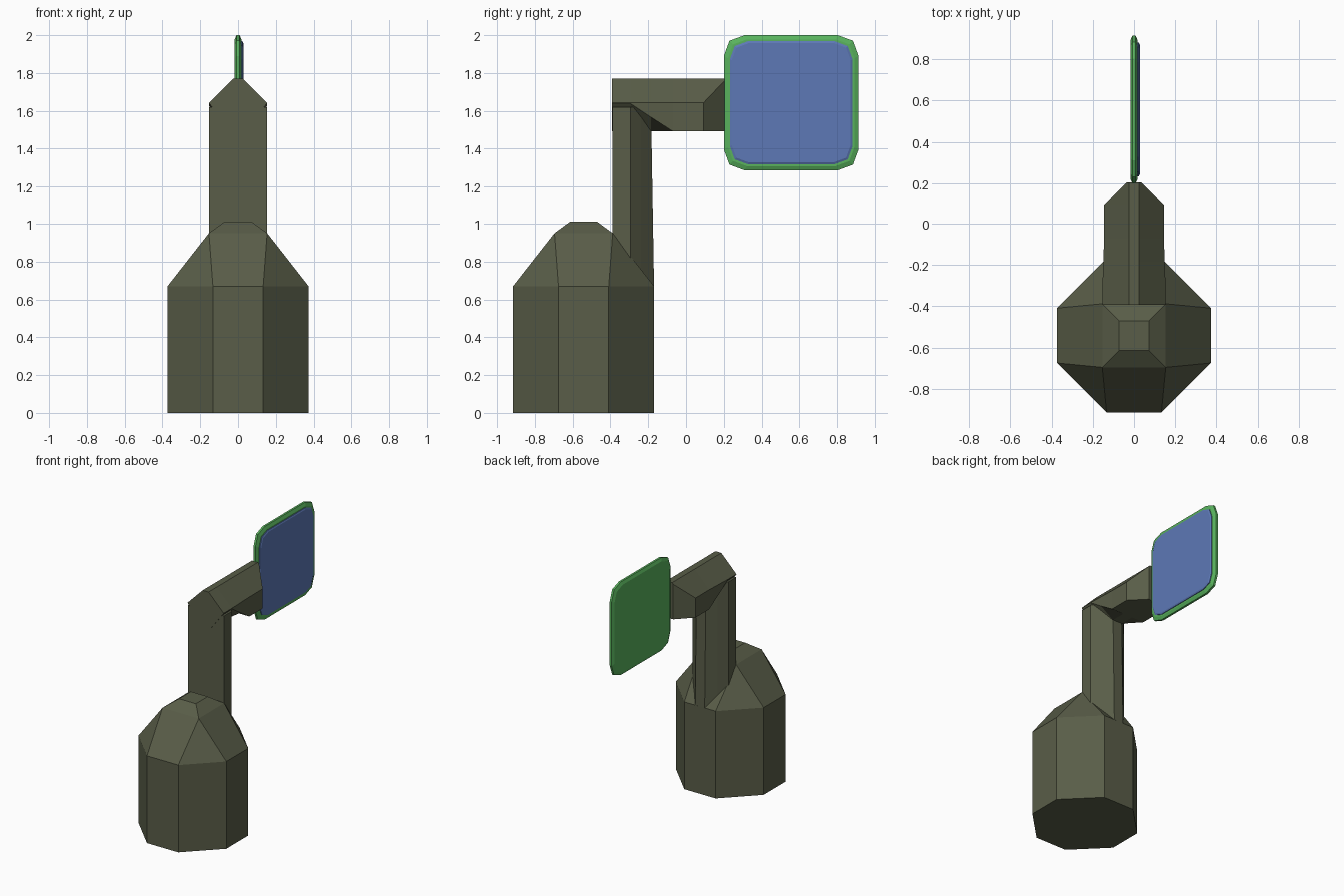
import bpy, bmesh

if "Cube" in bpy.data.objects:
    bpy.data.objects.remove(bpy.data.objects["Cube"])


def material(name, rgb):
    m = bpy.data.materials.new(name)
    m.diffuse_color = (*rgb, 1)
    m.use_nodes = True
    m.node_tree.nodes["Principled BSDF"].inputs["Base Color"].default_value = m.diffuse_color
    return m


OLIVE = material("olive", (0.10, 0.11, 0.065))
GREEN = material("green", (0.10, 0.45, 0.11))
BLUE = material("blue", (0.11, 0.19, 0.47))


def loft(name, rings, mat):
    """Skin equal-length rings of points and cap both ends."""
    bm = bmesh.new()
    vs = [[bm.verts.new(p) for p in ring] for ring in rings]
    n = len(rings[0])
    for a, b in zip(vs, vs[1:]):
        for i in range(n):
            j = (i + 1) % n
            bm.faces.new((a[i], a[j], b[j], b[i]))
    bm.faces.new(vs[0])
    bm.faces.new(vs[-1])
    bmesh.ops.remove_doubles(bm, verts=bm.verts[:], dist=0.0005)
    bmesh.ops.recalc_face_normals(bm, faces=bm.faces[:])
    me = bpy.data.meshes.new(name)
    bm.to_mesh(me)
    bm.free()
    me.materials.append(mat)
    ob = bpy.data.objects.new(name, me)
    bpy.context.collection.objects.link(ob)
    return ob


def mirrored(half):
    """Close a half outline (u, v) across u = 0."""
    return half + [(-u, v) for u, v in reversed(half)]


# Octagonal body with a shoulder that closes to a square cap
def octagon(r, f, z, cy=-0.542):
    pts = [(r, -f), (r, f), (f, r), (-f, r), (-r, f), (-r, -f), (-f, -r), (f, -r)]
    return [(x, cy + y, z) for x, y in pts]


loft("body", [octagon(0.373, 0.133, 0), octagon(0.373, 0.133, 0.67),
              octagon(0.154, 0.154, 0.95), octagon(0.072, 0.072, 1.01)], OLIVE)


# Upright neck: flat front, faceted back
def neck_ring(z, back):
    half = [(0.153, -0.39), (0.153, -0.295), (0.10, -0.237), (0.04, back)]
    return [(x, y, z) for x, y in mirrored(half)]


loft("neck", [neck_ring(0.5, -0.172), neck_ring(0.66, -0.169),
              neck_ring(1.62, -0.185)], OLIVE)


# Forward arm: mitred into the neck, chamfered at the screen end
def arm_ring(y, side, side_z, low, bottom_x):
    half = [(0.025, 1.771), (side, side_z), (side, low), (bottom_x, 1.492)]
    return [(x, y, z) for x, z in mirrored(half)]


loft("arm", [arm_ring(-0.393, 0.153, 1.642, 1.64, 0.04),
             arm_ring(-0.295, 0.153, 1.642, 1.64, 0.04),
             arm_ring(-0.185, 0.149, 1.642, 1.566, 0.04),
             arm_ring(-0.07, 0.145, 1.642, 1.492, 0.04),
             arm_ring(0.092, 0.145, 1.642, 1.492, 0.04),
             arm_ring(0.205, 0.035, 1.761, 1.492, 0.03)], OLIVE)


# Rounded square panel outlines in the YZ plane
def panel_ring(x, r, c):
    k = c * 0.27
    corner = [(r, r - c), (r - k, r - k), (r - c, r)]
    pts = []
    for sy, sz in ((1, 1), (-1, 1), (-1, -1), (1, -1)):
        part = [(sy * u, sz * v) for u, v in corner]
        pts += part if sy * sz > 0 else part[::-1]
    return [(x, 0.557 + y, 1.643 + z) for y, z in pts]


loft("screen_frame", [panel_ring(-0.018, 0.335, 0.10), panel_ring(-0.008, 0.357, 0.11),
                      panel_ring(0.008, 0.357, 0.11), panel_ring(0.018, 0.335, 0.10)], GREEN)
loft("screen_panel", [panel_ring(0.0, 0.325, 0.095), panel_ring(0.023, 0.325, 0.095),
                      panel_ring(0.028, 0.315, 0.09)], BLUE)
